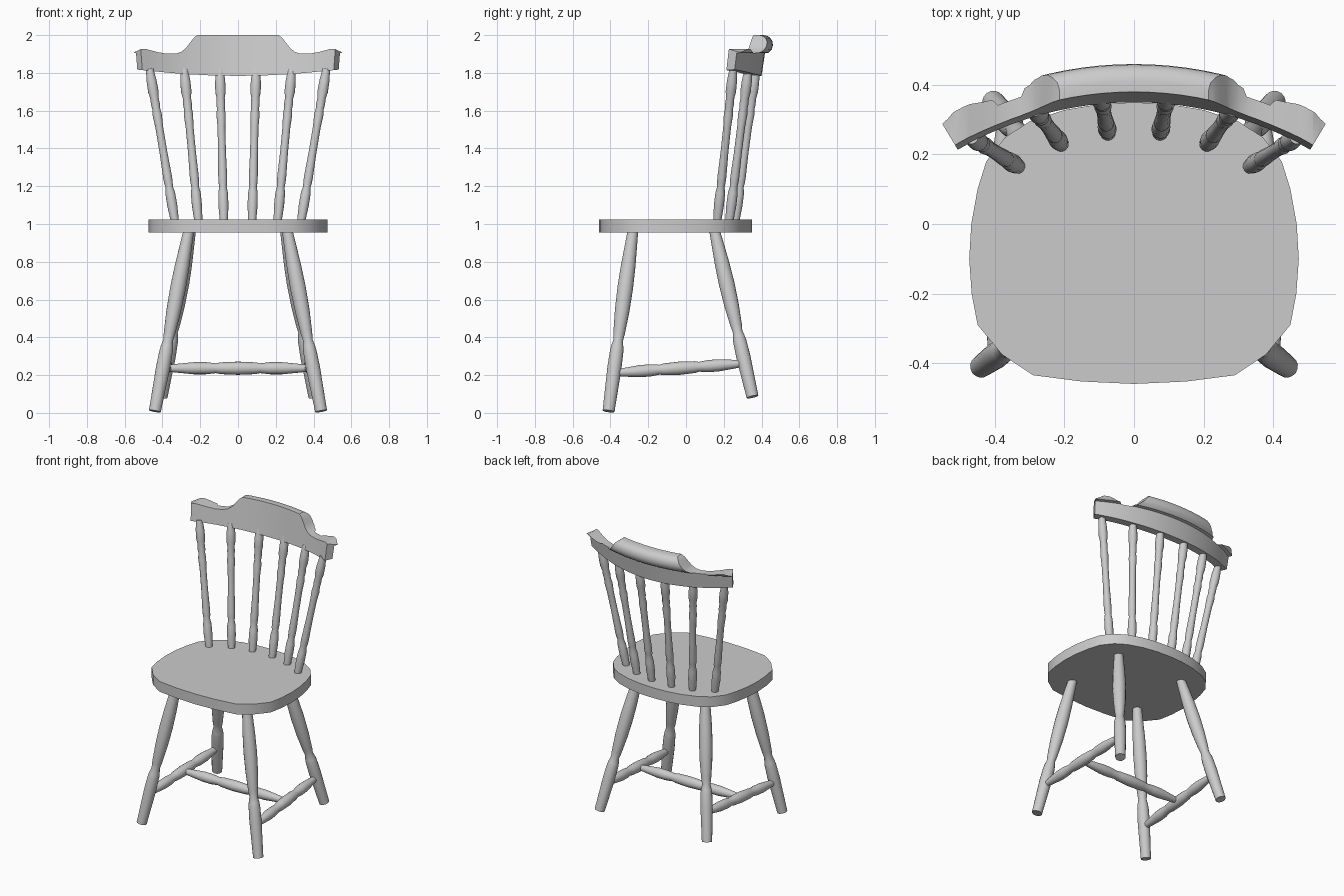
import bpy, bmesh, math
from mathutils import Vector

if "Cube" in bpy.data.objects:
    bpy.data.objects.remove(bpy.data.objects["Cube"])

GREY = (0.6, 0.6, 0.6, 1)
mat = bpy.data.materials.new("pale grey")
mat.use_nodes = True
mat.diffuse_color = GREY
mat.node_tree.nodes["Principled BSDF"].inputs["Base Color"].default_value = GREY


def finish(name, bm, angle=35):
    bmesh.ops.recalc_face_normals(bm, faces=bm.faces)
    mesh = bpy.data.meshes.new(name)
    bm.to_mesh(mesh)
    bm.free()
    mesh.materials.append(mat)
    ob = bpy.data.objects.new(name, mesh)
    bpy.context.collection.objects.link(ob)
    bpy.ops.object.select_all(action='DESELECT')
    ob.select_set(True)
    bpy.context.view_layer.objects.active = ob
    bpy.ops.object.shade_smooth_by_angle(angle=math.radians(angle))
    return ob


def loft(name, rings):
    """Skin closed rings of points and cap both ends."""
    bm = bmesh.new()
    vs = [[bm.verts.new(p) for p in ring] for ring in rings]
    n = len(vs[0])
    for a, b in zip(vs, vs[1:]):
        for i in range(n):
            j = (i + 1) % n
            bm.faces.new((a[i], a[j], b[j], b[i]))
    bm.faces.new(vs[0])
    bm.faces.new(vs[-1])
    return finish(name, bm)


def turned(name, start, end, profile, sides=16):
    """Lathe-turned rod; profile holds (fraction of length, radius)."""
    start, end = Vector(start), Vector(end)
    q = (end - start).to_track_quat('Z', 'Y')
    turns = [2 * math.pi * i / sides for i in range(sides)]
    return loft(name, [[start.lerp(end, t) + q @ Vector((r * math.cos(a), r * math.sin(a), 0))
                        for a in turns] for t, r in profile])


def prism(name, outline, depth):
    bm = bmesh.new()
    face = bm.faces.new([bm.verts.new(p) for p in outline])
    top = bmesh.ops.extrude_face_region(bm, geom=[face])
    bmesh.ops.translate(bm, vec=depth,
                        verts=[v for v in top["geom"] if isinstance(v, bmesh.types.BMVert)])
    return finish(name, bm)


def mirrored(half):
    """Complete a half outline that begins and ends on x = 0."""
    return half + [(-x, y) for x, y in half[-2:0:-1]]


# Seat slab
half_seat = [(0, -.46), (.15, -.453), (.29, -.435), (.38, -.375), (.45, -.29), (.467, -.2),
             (.474, -.1), (.468, 0), (.45, .1), (.425, .18), (.37, .25), (.3, .295),
             (.2, .328), (.1, .345), (0, .35)]
prism("seat", [(x, y, .955) for x, y in mirrored(half_seat)], (0, 0, .07))

# Legs and stretchers
LEG = [(0, .032), (.24, .038), (.33, .036), (.355, .033), (.39, .026), (.43, .031),
       (.55, .039), (.68, .042), (.8, .039), (1, .028)]
half_rod = [(0, .016), (.08, .023), (.2, .032), (.28, .032), (.35, .026), (.38, .031), (.5, .035)]
ROD = half_rod + [(1 - t, r) for t, r in half_rod[-2::-1]]

middles = []
for side, word in ((1, "left"), (-1, "right")):
    front = Vector((side * .44, -.41, .009)), Vector((side * .26, -.28, .97))
    back = Vector((side * .405, .352, .085)), Vector((side * .25, .15, .97))
    turned(f"front_leg_{word}", *front, LEG)
    turned(f"back_leg_{word}", *back, LEG)
    a, b = front[0].lerp(front[1], .21), back[0].lerp(back[1], .2)
    turned(f"side_stretcher_{word}", a, b, ROD)
    middles.append(a.lerp(b, .5))
turned("cross_stretcher", *middles, ROD)

# Back spindles, fanned outward
SPINDLE = [(0, .022), (.1, .027), (.18, .026), (.22, .02), (.25, .023), (.29, .024), (.45, .021),
           (.62, .021), (.7, .025), (.74, .021), (.77, .024), (.81, .022), (.85, .028),
           (.92, .027), (1, .02)]
feet = [(.075, .262), (.21, .23), (.335, .166)]
tips = [(.096, .37), (.285, .33), (.468, .25)]
for i, (foot, tip) in enumerate(zip(feet, tips), 1):
    for side, word in ((1, "left"), (-1, "right")):
        turned(f"spindle_{word}_{i}", (side * foot[0], foot[1], 1.02),
               (side * tip[0], tip[1], 1.82), SPINDLE)

# Crest rail: rolled section swept along an arc
RADIUS, REACH, STEPS = .98, math.radians(31), 24
section = [(0, 0), (.05, 0), (.068, .12), (.088, .123), (.103, .138), (.11, .16), (.108, .182),
           (.098, .2), (.08, .212), (.06, .216), (.03, .216)]
rings = []
for i in range(STEPS + 1):
    a = REACH * (2 * i / STEPS - 1)
    rings.append([((RADIUS + d) * math.sin(a), .35 - RADIUS + (RADIUS + d) * math.cos(a), 1.784 + h)
                  for d, h in section])
crest = loft("crest_rail", rings)

# Trim the rail to its scooped front outline
half_outline = [(0, 1.784), (.15, 1.787), (.3, 1.795), (.43, 1.807), (.58, 1.822), (.58, 1.9),
                (.535, 1.915), (.515, 1.926), (.49, 1.927), (.43, 1.911), (.38, 1.902),
                (.33, 1.902), (.3, 1.912), (.275, 1.932), (.25, 1.965), (.235, 1.985),
                (.215, 2.0), (0, 2.0)]
cutter = prism("crest_cutter", [(x, 0, z) for x, z in mirrored(half_outline)], (0, .8, 0))
cutter.hide_render = True
trim = crest.modifiers.new("trim", 'BOOLEAN')
trim.operation, trim.solver, trim.object = 'INTERSECT', 'EXACT', cutter
# Run the trim before the edge-angle shading
bpy.context.view_layer.objects.active = crest
bpy.ops.object.modifier_apply(modifier=trim.name)
bpy.data.objects.remove(cutter)
bpy.ops.object.select_all(action='DESELECT')
crest.select_set(True)
bpy.ops.object.shade_smooth_by_angle(angle=math.radians(35))
